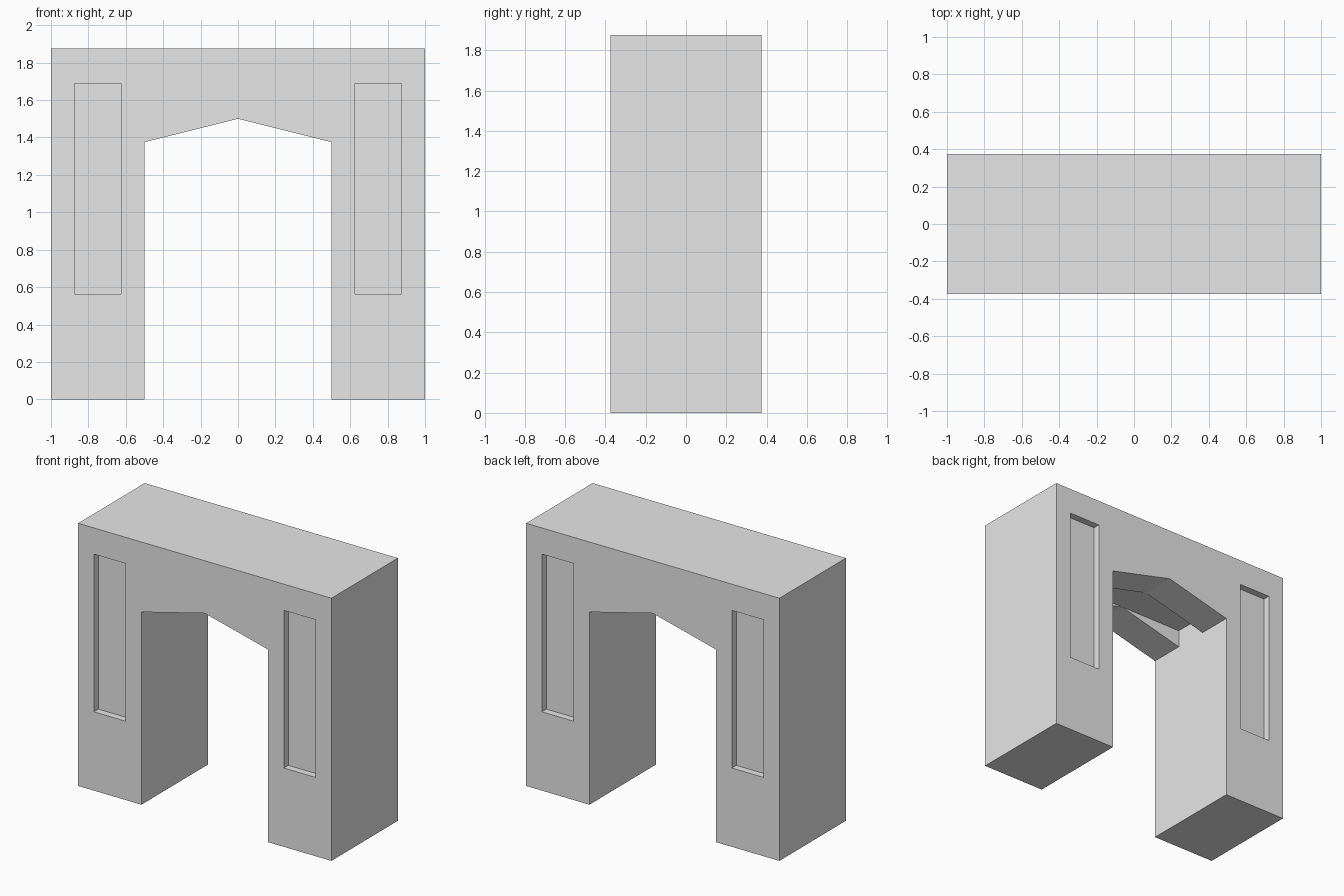
import bpy
import bmesh
from mathutils import Matrix

cube = bpy.data.objects.get("Cube")
if cube:
    bpy.data.objects.remove(cube, do_unlink=True)

# Main proportions
HALF_W, HALF_D, HEIGHT = 1.0, 0.375, 1.875
OPENING, SPRING, APEX = 0.5, 1.375, 1.5
SLOT = 0.125
NICHE_X, NICHE_Z = (0.625, 0.875), (0.5625, 1.6875)
NICHE_DEPTH = 0.05

# Plain stone colour
stone = bpy.data.materials.new("stone_grey")
stone.use_nodes = True
stone.diffuse_color = (0.8, 0.8, 0.8, 1)
stone.node_tree.nodes["Principled BSDF"].inputs["Base Color"].default_value = (0.8, 0.8, 0.8, 1)


def make_object(name, bm):
    bmesh.ops.remove_doubles(bm, verts=bm.verts, dist=1e-5)
    bmesh.ops.recalc_face_normals(bm, faces=bm.faces)
    mesh = bpy.data.meshes.new(name)
    bm.to_mesh(mesh)
    bm.free()
    mesh.materials.append(stone)
    obj = bpy.data.objects.new(name, mesh)
    bpy.context.collection.objects.link(obj)
    return obj


def face(bm, *points):
    bm.faces.new([bm.verts.new(p) for p in points])


# Gateway shell: pointed soffits front and back, flat gate slot between them
W, D, H, O = HALF_W, HALF_D, HEIGHT, OPENING
bm = bmesh.new()
face(bm, (-W, -D, H), (W, -D, H), (W, D, H), (-W, D, H))
face(bm, (-O, -SLOT, APEX), (0, -SLOT, APEX), (O, -SLOT, APEX),
     (O, SLOT, APEX), (0, SLOT, APEX), (-O, SLOT, APEX))

for s in (-1, 1):
    # Front and back walls
    outline = [(-W, 0), (-O, 0), (-O, SPRING), (0, APEX),
               (O, SPRING), (O, 0), (W, 0), (W, H), (-W, H)]
    face(bm, *[(x, s * D, z) for x, z in outline])

    # Outer side, foot and notched inner side of each leg
    face(bm, (s * W, -D, 0), (s * W, D, 0), (s * W, D, H), (s * W, -D, H))
    face(bm, (s * O, -D, 0), (s * W, -D, 0), (s * W, D, 0), (s * O, D, 0))
    jamb = [(-D, 0), (-D, SPRING), (-SLOT, SPRING), (-SLOT, APEX),
            (SLOT, APEX), (SLOT, SPRING), (D, SPRING), (D, 0)]
    face(bm, *[(s * O, y, z) for y, z in jamb])

    # Sloping soffits and slot walls
    for t in (-1, 1):
        face(bm, (s * O, t * D, SPRING), (0, t * D, APEX),
             (0, t * SLOT, APEX), (s * O, t * SLOT, SPRING))
        face(bm, (s * O, t * SLOT, SPRING), (0, t * SLOT, APEX),
             (s * O, t * SLOT, APEX))
gateway = make_object("gateway", bm)

# Tall shallow niches on both walls of both legs
bm = bmesh.new()
x_mid, z_mid = sum(NICHE_X) / 2, sum(NICHE_Z) / 2
size = (NICHE_X[1] - NICHE_X[0], 2 * NICHE_DEPTH, NICHE_Z[1] - NICHE_Z[0])
for s in (-1, 1):
    for t in (-1, 1):
        place = Matrix.Translation((s * x_mid, t * D, z_mid))
        bmesh.ops.create_cube(bm, size=1, matrix=place @ Matrix.Diagonal((*size, 1)))
cutter = make_object("niche_cutter", bm)
cutter.hide_render = True

cut = gateway.modifiers.new("niches", 'BOOLEAN')
cut.operation = 'DIFFERENCE'
cut.solver = 'EXACT'
cut.object = cutter
bpy.context.view_layer.objects.active = gateway
bpy.ops.object.modifier_apply(modifier=cut.name)
bpy.data.objects.remove(cutter, do_unlink=True)
